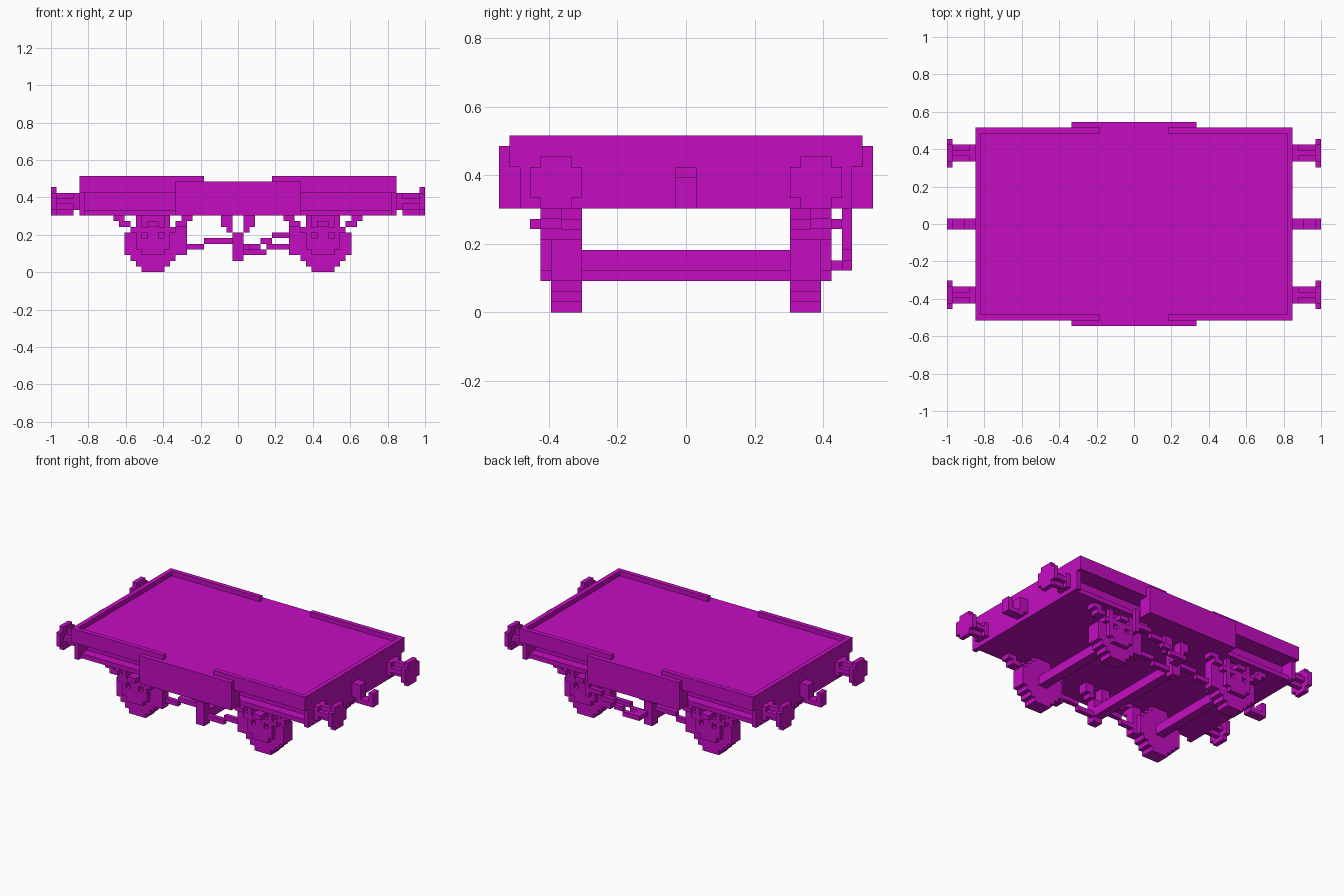
import bpy, bmesh

if "Cube" in bpy.data.objects:
    bpy.data.objects.remove(bpy.data.objects["Cube"])

U = 2 / 66  # one block: the wagon is 66 blocks long

paint = bpy.data.materials.new("magenta paint")
paint.use_nodes = True
colour = (0.56, 0.004, 0.54, 1)
paint.diffuse_color = colour
paint.node_tree.nodes["Principled BSDF"].inputs["Base Color"].default_value = colour


def part(name, boxes, mx=False, my=False):
    """Join boxes (x0, x1, y0, y1, z0, z1 in blocks), mirrored in x and/or y."""
    bm = bmesh.new()
    for x0, x1, y0, y1, z0, z1 in boxes:
        for sx in ((1, -1) if mx else (1,)):
            for sy in ((1, -1) if my else (1,)):
                cube = bmesh.ops.create_cube(bm, size=1)["verts"]
                for v in cube:
                    v.co.x = sx * (x1 if v.co.x > 0 else x0) * U
                    v.co.y = sy * (y1 if v.co.y > 0 else y0) * U
                    v.co.z = (z1 if v.co.z > 0 else z0) * U
    bmesh.ops.recalc_face_normals(bm, faces=bm.faces)
    mesh = bpy.data.meshes.new(name)
    bm.to_mesh(mesh)
    bm.free()
    mesh.materials.append(paint)
    obj = bpy.data.objects.new(name, mesh)
    bpy.context.collection.objects.link(obj)
    return obj


# Body: deck, raised rim, side panels and underframe
part("deck", [(-28, 28, -17, 17, 14, 16)])
part("end_rim", [(27, 28, -17, 17, 16, 17)], mx=True)
part("side_rim", [(6, 27, 16, 17, 16, 17)], mx=True, my=True)
part("side_panel", [(-11, 11, 17, 18, 10, 16), (-11, 11, 15, 17, 10, 14)], my=True)
part("end_plate", [(27, 28, -16, 16, 10, 14)], mx=True)
part("underframe_core", [(-27, 27, -13, 13, 11, 14)])
part("underframe_flange", [(-27, 27, -15, 15, 10, 11)])

# Buffers: base, cross-shaped shank, rounded head
part("buffer_base", [(28, 29, 11, 14, 11, 14)], mx=True, my=True)
part("buffer_shank", [(29, 32, 11, 14, 12, 13), (29, 32, 12, 13, 11, 14)], mx=True, my=True)
part("buffer_head", [(32, 33, 10, 15, 11, 14), (32, 33, 11, 14, 14, 15),
                     (32, 33, 11, 14, 10, 11)], mx=True, my=True)

# Coupling hooks
part("coupling_hook", [(28, 30, -1, 1, 11, 14), (29, 33, -1, 1, 10, 11),
                       (32, 33, -1, 1, 11, 13)], mx=True)

# Wheels as stacked rows, with the axles between them
C = 15
rows = [(2, 0, 1), (3, 1, 2), (4, 2, 3), (5, 3, 7), (4, 7, 8), (3, 8, 9), (2, 9, 10)]
part("wheel", [(C - r, C + r, 10, 13, a, b) for r, a, b in rows], mx=True, my=True)
part("axle", [(C - 1, C + 1, -10, 10, 4, 6)], mx=True)

# Axle guards, axle boxes and leaf springs outside each wheel
part("axle_box", [(C - 2, C + 2, 13, 14, 3, 6)], mx=True, my=True)
part("axle_guard", [(C + s - 0.5, C + s + 0.5, 13, 14, 4, 10)
                    for s in (-2.5, 2.5)], mx=True, my=True)
part("leaf_spring", [(C - 4, C + 4, 13, 14, 7, 8), (C - 1, C + 1, 13, 15, 8, 9),
                     (C - 1, C + 1, 13, 14, 6, 7)], mx=True, my=True)
part("spring_hanger", [(C + a, C + b, 12, 14, z, z + 1)
                       for a, b, z in ((5, 7, 9), (-7, -5, 9), (4, 6, 8), (-6, -4, 8))],
     mx=True, my=True)

# Brake gear: blocks, hangers, rods, cross shaft
part("brake_block", [(9, 10, 11, 13, 3, 7), (9, 11, 11, 13, 7, 9)], mx=True, my=True)
part("shaft_hanger", [(1, 3, 11, 13, 8, 10), (1, 2, 11, 13, 7, 8)], mx=True, my=True)
part("shaft_crank", [(-1, 1, 11, 13, 2, 7)], my=True)
part("brake_rod", [(-6, -1, 11, 12, 5, 6), (-9, -6, 11, 12, 4, 5),
                   (1, 5, 11, 12, 3, 4), (5, 9, 11, 12, 4, 5)], my=True)
part("brake_shaft", [(-1, 1, -11, 11, 3, 5)])

# Hand lever on the back, rising in steps to its guide
part("hand_lever", [(0, 2, 13, 16, 4, 5), (2, 4, 15, 16, 4, 5), (4, 6, 15, 16, 5, 6),
                    (6, 9, 15, 16, 6, 7), (9, 12, 15, 16, 7, 8)])
part("lever_guide", [(12, 13, 15, 16, 6, 10), (12, 13, 14, 16, 10, 11)])
